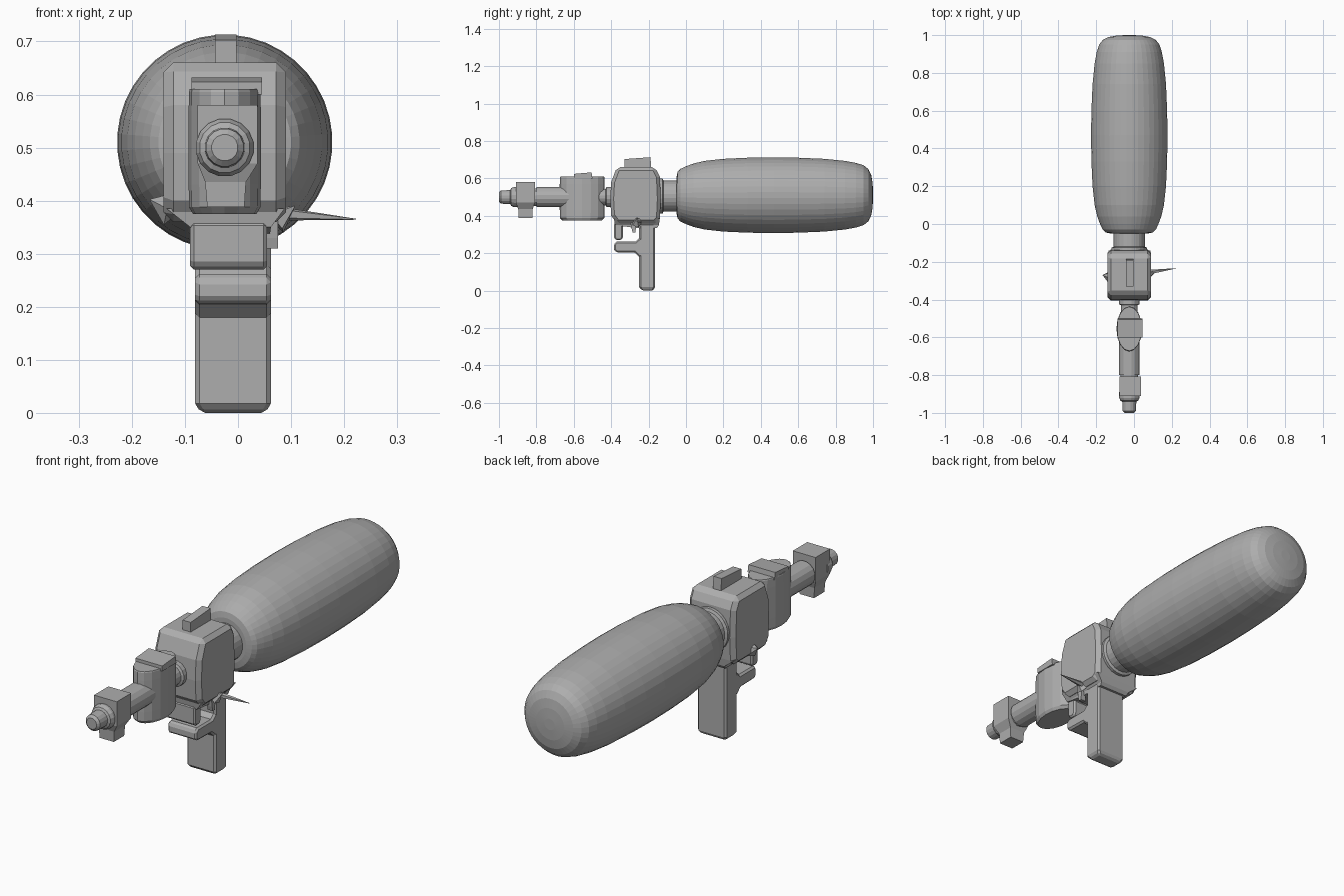
import bpy, bmesh, math
from mathutils import Vector

CX = -0.025   # x of the long axis
CZ = 0.5      # height of the barrel axis

grey = bpy.data.materials.new("plain grey")
grey.diffuse_color = (0.42, 0.42, 0.42, 1)


def loft(name, rings, bevel=0.0):
    """Skin closed rings of equal length and cap both ends."""
    bm = bmesh.new()
    loops = [[bm.verts.new(p) for p in ring] for ring in rings]
    n = len(loops[0])
    for a, b in zip(loops, loops[1:]):
        for i in range(n):
            j = (i + 1) % n
            bm.faces.new((a[i], a[j], b[j], b[i]))
    bm.faces.new(loops[0][::-1])
    bm.faces.new(loops[-1])
    bmesh.ops.recalc_face_normals(bm, faces=bm.faces)
    me = bpy.data.meshes.new(name)
    bm.to_mesh(me)
    bm.free()
    me.materials.append(grey)
    ob = bpy.data.objects.new(name, me)
    bpy.context.collection.objects.link(ob)
    if bevel:
        m = ob.modifiers.new("chamfer", "BEVEL")
        m.width, m.segments = bevel, 1
        m.limit_method, m.angle_limit = "ANGLE", math.radians(50)
    return ob


def turned(name, profile, sides=24, cz=CZ):
    """Round part along y from (y, radius) pairs."""
    ang = [2 * math.pi * (i + 0.5) / sides for i in range(sides)]
    return loft(name, [[(CX + r * math.cos(a), y, cz + r * math.sin(a)) for a in ang]
                       for y, r in profile])


def stack(name, levels, bevel=0.0):
    """Blocky part from (z, x0, x1, y0, y1) levels."""
    return loft(name, [[(x0, y0, z), (x1, y0, z), (x1, y1, z), (x0, y1, z)]
                       for z, x0, x1, y0, y1 in levels], bevel)


def slab(name, outline, x0, x1, bevel=0.0):
    """Side outline of (y, z) points given thickness across x."""
    return loft(name, [[(x, y, z) for y, z in outline] for x in (x0, x1)], bevel)


def spike(name, base, tip, radius, sides=5):
    """Thin pointed sliver."""
    base, tip = Vector(base), Vector(tip)
    q = (tip - base).to_track_quat("Z", "Y")
    ring = [q @ Vector((math.cos(2 * math.pi * i / sides), math.sin(2 * math.pi * i / sides), 0))
            for i in range(sides)]
    return loft(name, [[base + v * radius for v in ring], [tip + v * 0.001 for v in ring]])


# large rounded rear tank and its neck
turned("tank", [(-0.05, 0.10), (-0.045, 0.125), (-0.03, 0.141), (0.0, 0.155), (0.04, 0.170),
                (0.1, 0.184), (0.2, 0.195), (0.33, 0.201), (0.47, 0.203), (0.6, 0.201),
                (0.74, 0.195), (0.85, 0.184), (0.91, 0.173), (0.95, 0.16), (0.975, 0.14),
                (0.99, 0.11), (0.997, 0.07), (1.0, 0.025)], 40, 0.51)
turned("tank_neck", [(-0.15, 0.095), (-0.125, 0.095), (-0.12, 0.083), (-0.05, 0.083),
                     (-0.04, 0.095), (-0.03, 0.095)], 24, 0.505)

# main body with chamfered corners, and a tapered underside
slab("body", [(-0.40, 0.40), (-0.405, 0.49), (-0.40, 0.58), (-0.37, 0.66), (-0.165, 0.66),
              (-0.14, 0.61), (-0.135, 0.49), (-0.14, 0.385), (-0.165, 0.36), (-0.37, 0.36)],
     -0.14, 0.09, 0.018)
stack("body_underside", [(0.335, -0.085, 0.06, -0.27, -0.155), (0.35, -0.09, 0.062, -0.38, -0.145),
                         (0.385, -0.135, 0.088, -0.385, -0.14)])
slab("top_rail", [(-0.33, 0.65), (-0.33, 0.703), (-0.19, 0.713), (-0.185, 0.65)], -0.043, -0.003)

# handle, guard and trigger
stack("handle", [(0.0, -0.07, 0.052, -0.235, -0.175), (0.018, -0.081, 0.062, -0.25, -0.166),
                 (0.36, -0.081, 0.062, -0.25, -0.166)], 0.008)
slab("guard", [(-0.375, 0.205), (-0.385, 0.22), (-0.385, 0.25), (-0.37, 0.262), (-0.27, 0.262),
               (-0.25, 0.28), (-0.22, 0.28), (-0.22, 0.18), (-0.25, 0.18), (-0.275, 0.203)],
     -0.081, 0.062, 0.008)
slab("trigger", [(-0.385, 0.36), (-0.385, 0.285), (-0.375, 0.27), (-0.345, 0.27),
                 (-0.338, 0.285), (-0.338, 0.34), (-0.32, 0.36)], -0.09, 0.055, 0.007)

# small side latch, stub and long sliver
slab("latch", [(-0.295, 0.37), (-0.29, 0.33), (-0.285, 0.31), (-0.27, 0.31), (-0.265, 0.37)],
     0.05, 0.075)
spike("left_stub", (-0.125, -0.28, 0.385), (-0.166, -0.27, 0.402), 0.035)
spike("right_stub", (0.07, -0.265, 0.36), (0.107, -0.26, 0.39), 0.028)
spike("side_sliver", (0.085, -0.255, 0.375), (0.222, -0.235, 0.365), 0.013)

# link between body and front grip
turned("link", [(-0.47, 0.045), (-0.43, 0.045), (-0.425, 0.055), (-0.38, 0.055)], 16)

# upright oval front grip with a saddle on top
def oval(z, s):
    return [(CX + 0.068 * s * math.cos(a), -0.555 + 0.12 * s * math.sin(a), z)
            for a in (2 * math.pi * i / 16 for i in range(16))]

loft("front_grip", [oval(0.375, 0.88), oval(0.388, 0.99), oval(0.43, 1.0),
                    oval(0.57, 1.0), oval(0.605, 0.99), oval(0.61, 0.97)])
slab("grip_saddle", [(-0.60, 0.60), (-0.60, 0.624), (-0.505, 0.632), (-0.50, 0.60)],
     -0.088, 0.045)

# barrel, sight block and nozzle
turned("barrel", [(-0.83, 0.048), (-0.80, 0.048), (-0.80, 0.055), (-0.62, 0.055)], 16)
stack("sight_block", [(0.388, -0.058, 0.012, -0.895, -0.822), (0.435, -0.062, 0.015, -0.897, -0.82),
                      (0.47, -0.076, 0.037, -0.91, -0.808), (0.58, -0.076, 0.037, -0.91, -0.808)])
turned("nozzle", [(-1.0, 0.025), (-0.99, 0.036), (-0.94, 0.038), (-0.935, 0.048),
                  (-0.92, 0.055), (-0.89, 0.055)], 16)
